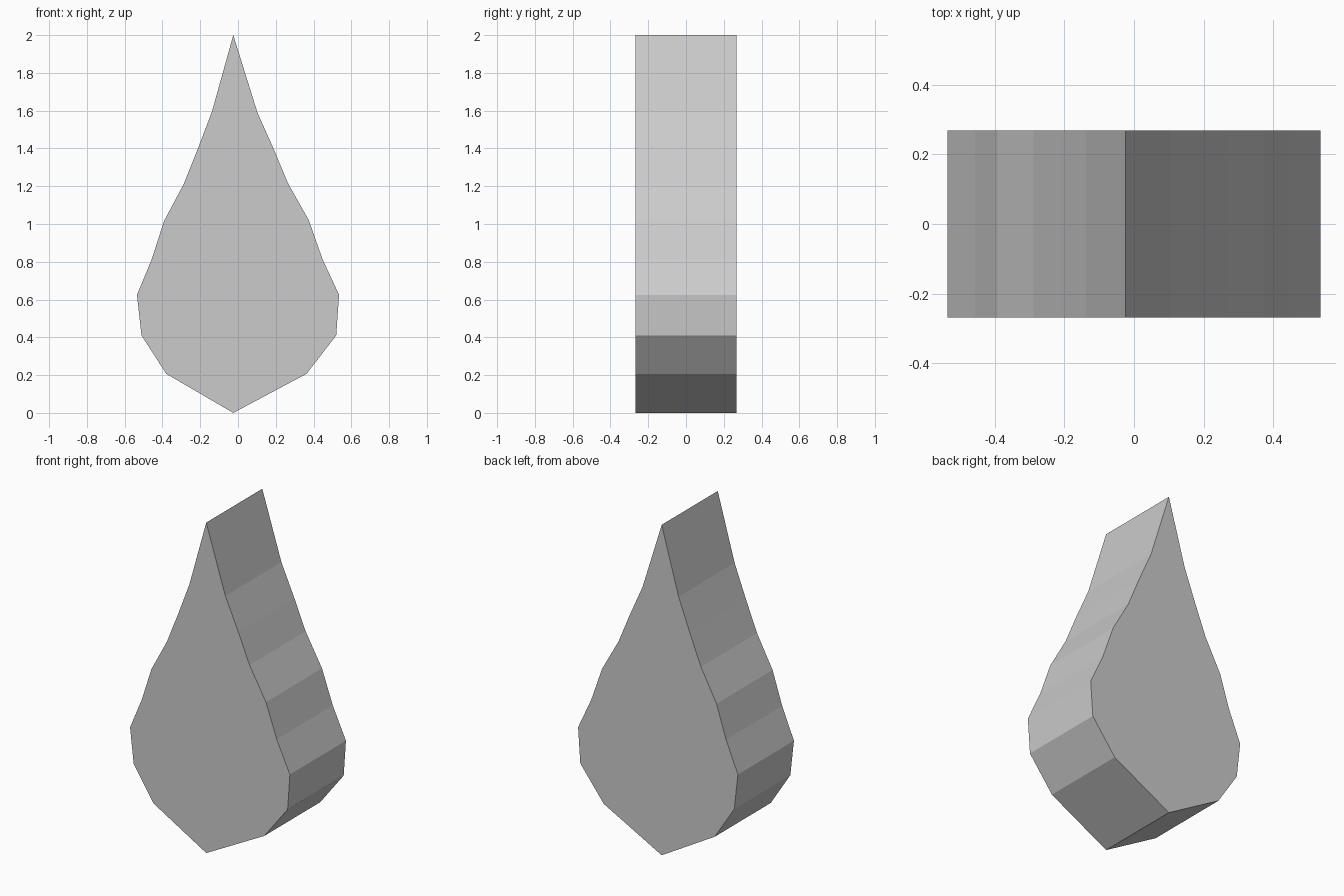
import bpy, bmesh
from mathutils import Vector

if "Cube" in bpy.data.objects:
    bpy.data.objects.remove(bpy.data.objects["Cube"])

HALF_DEPTH = 0.268

# Teardrop outline (x, z), counter-clockwise seen from the front
right_side = [(-0.025, 0.0), (0.363, 0.207), (0.52, 0.41), (0.535, 0.625), (0.447, 0.815),
              (0.375, 1.02), (0.265, 1.215), (0.19, 1.395), (0.103, 1.59)]
left_side = [(-0.025, 2.0), (-0.138, 1.595), (-0.212, 1.40), (-0.288, 1.21), (-0.392, 1.015),
             (-0.456, 0.815), (-0.535, 0.625), (-0.511, 0.41), (-0.38, 0.207)]

# Front face, extruded straight back
bm = bmesh.new()
face = bm.faces.new([bm.verts.new((x, -HALF_DEPTH, z)) for x, z in right_side + left_side])
result = bmesh.ops.extrude_face_region(bm, geom=[face], use_keep_orig=True)
back = [g for g in result["geom"] if isinstance(g, bmesh.types.BMVert)]
bmesh.ops.translate(bm, verts=back, vec=Vector((0, 2 * HALF_DEPTH, 0)))
bmesh.ops.recalc_face_normals(bm, faces=bm.faces[:])

mesh = bpy.data.meshes.new("teardrop_slab")
bm.to_mesh(mesh)
bm.free()
bpy.context.collection.objects.link(bpy.data.objects.new("teardrop_slab", mesh))
